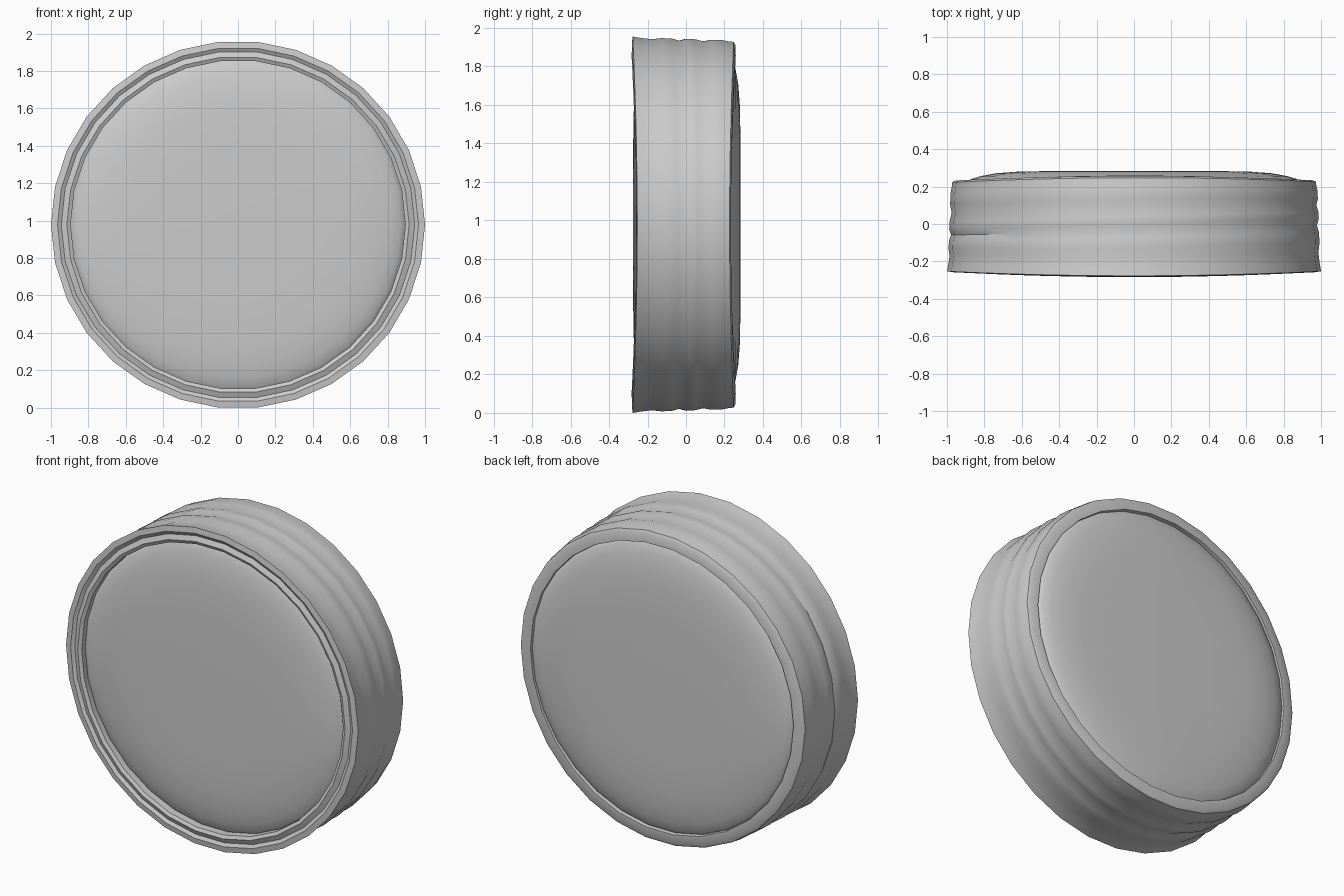
import bpy, bmesh, math

if "Cube" in bpy.data.objects:
    bpy.data.objects.remove(bpy.data.objects["Cube"])

SIDES = 30
CZ = 0.983


def lathe(name, profile, warp, cap_ends=False, ring=False):
    """Revolve (radius, y) points round the y axis; warp adds irregularity."""
    bm = bmesh.new()
    loops = []
    for r, y in profile:
        loops.append([bm.verts.new(warp(r, y, math.tau * i / SIDES)) for i in range(SIDES)])
    pairs = list(zip(loops, loops[1:]))
    if ring:
        pairs.append((loops[-1], loops[0]))
    for a, b in pairs:
        for i in range(SIDES):
            j = (i + 1) % SIDES
            bm.faces.new((a[i], a[j], b[j], b[i]))
    if cap_ends:
        bm.faces.new(loops[-1])
    bmesh.ops.recalc_face_normals(bm, faces=bm.faces)
    me = bpy.data.meshes.new(name)
    bm.to_mesh(me)
    bm.free()
    ob = bpy.data.objects.new(name, me)
    bpy.context.collection.objects.link(ob)
    bpy.ops.object.select_all(action='DESELECT')
    ob.select_set(True)
    bpy.context.view_layer.objects.active = ob
    bpy.ops.object.shade_smooth_by_angle(angle=math.radians(35))
    return ob


def shell_warp(r, y, a):
    # rims bow outward at top and bottom, bands drift sideways round the wheel
    c, s = math.cos(a), math.sin(a)
    edge = min(1, abs(y) / 0.25)
    yy = y + math.copysign(0.012 * edge, y) * -math.cos(2 * a)
    yy += 0.03 * c * (1 - edge)
    return (r * c, yy, CZ + r * s * 0.983)


def disc_warp(r, y, a):
    return (r * math.cos(a), y, CZ + r * math.sin(a))


# Hooped outer band with grooves and front and back rims
lathe("outer_band", [
    (0.895, -0.20), (0.895, -0.262), (0.915, -0.272), (0.945, -0.258),
    (0.965, -0.27), (1.0, -0.265), (0.993, -0.225), (0.986, -0.17),
    (0.992, -0.12), (0.989, -0.07), (0.978, -0.035), (0.988, 0.0),
    (0.986, 0.04), (0.975, 0.085), (0.983, 0.125), (0.981, 0.18),
    (0.974, 0.215), (0.972, 0.236), (0.955, 0.245), (0.90, 0.247), (0.895, 0.20)],
    shell_warp, ring=True)

# Domed front and back faces set inside the rims
dome = [(0.91, 0.20), (0.895, 0.225), (0.87, 0.241), (0.82, 0.256),
        (0.74, 0.271), (0.62, 0.28), (0.4, 0.284)]
lathe("back_face", dome, disc_warp, cap_ends=True)
lathe("front_face", [(r, -y + 0.009) for r, y in dome], disc_warp, cap_ends=True)

# Rest the wheel on the ground
bpy.context.view_layer.update()
low = min(v.co.z for v in bpy.data.objects["outer_band"].data.vertices)
for ob in bpy.data.objects:
    ob.location.z = -low
